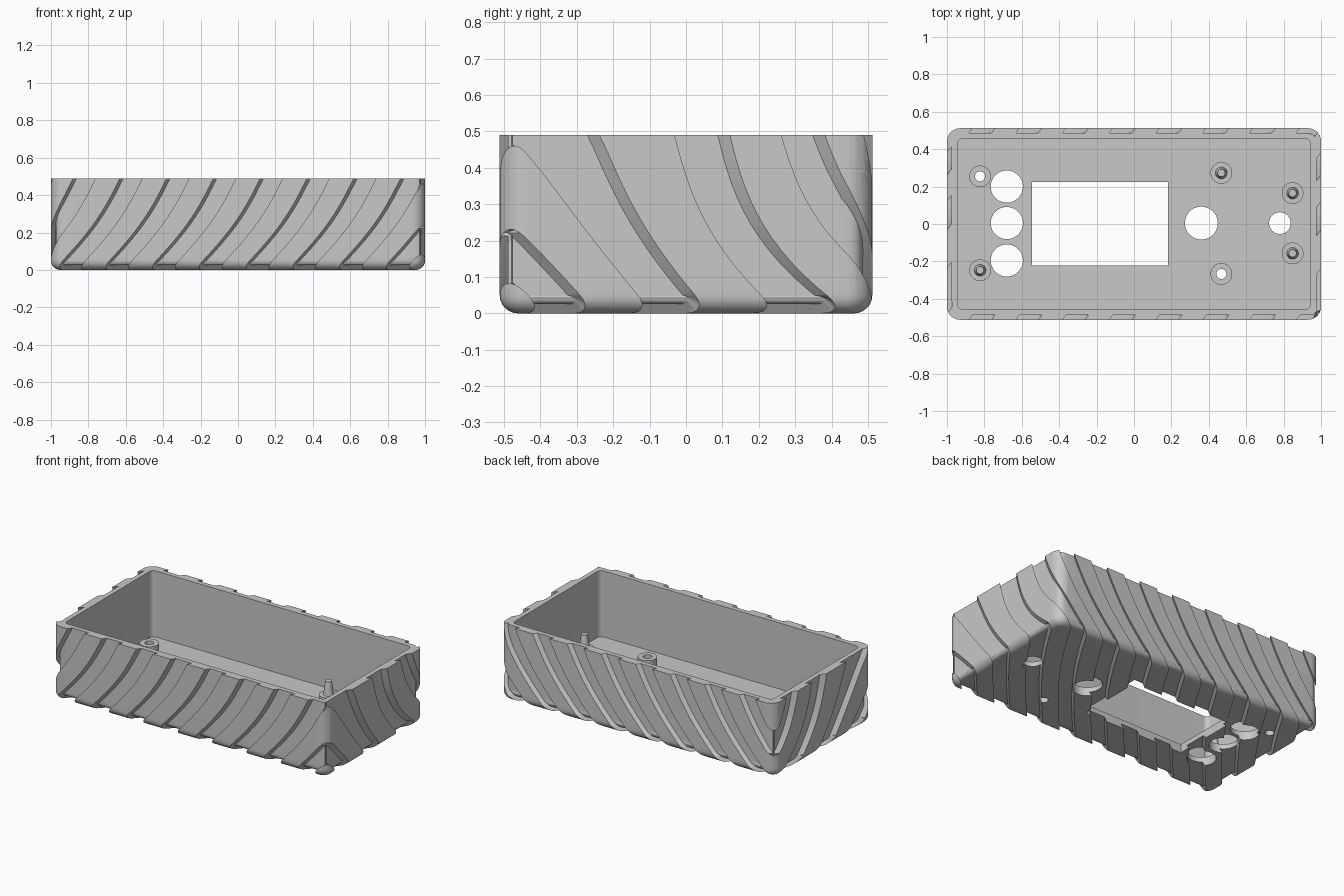
import bpy
import bmesh
from math import sin, cos, pi
from mathutils import Vector

old = bpy.data.objects.get("Cube")
if old:
    bpy.data.objects.remove(old, do_unlink=True)

HX, HY, H = 1.0, 0.512, 0.49      # half length, half width, height
DEPTH, WALL = 0.025, 0.056        # groove depth, wall thickness
START, PITCH, GAP = -0.60, 0.25, 0.12   # groove phase, spacing, width
FLOOR_R = 0.05                    # bottom edge radius

grey = bpy.data.materials.new("plastic_grey")
grey.use_nodes = True
COLOUR = (0.58, 0.58, 0.58, 1)
grey.diffuse_color = COLOUR
bsdf = grey.node_tree.nodes["Principled BSDF"]
bsdf.inputs["Base Color"].default_value = COLOUR
bsdf.inputs["Roughness"].default_value = 0.6


def add_object(name, bm):
    bmesh.ops.recalc_face_normals(bm, faces=bm.faces)
    mesh = bpy.data.meshes.new(name)
    bm.to_mesh(mesh)
    bm.free()
    mesh.materials.append(grey)
    obj = bpy.data.objects.new(name, mesh)
    bpy.context.collection.objects.link(obj)
    return obj


def add_tray(bm, inset, radius, floor_radius):
    """Open-topped box with rounded upright corners and bottom rim."""
    verts = bmesh.ops.create_cube(bm, size=2)["verts"]
    for v in verts:
        v.co.x *= HX - inset
        v.co.y *= HY - inset
        v.co.z = H if v.co.z > 0 else inset
    edges = {e for v in verts for e in v.link_edges}
    lid = [f for f in {f for v in verts for f in v.link_faces}
           if all(v.co.z > H - 0.001 for v in f.verts)]
    bmesh.ops.delete(bm, geom=lid, context='FACES_ONLY')
    uprights = [e for e in edges if abs(e.verts[0].co.z - e.verts[1].co.z) > 0.1]
    bmesh.ops.bevel(bm, geom=uprights, offset=radius, segments=8,
                    profile=0.5, affect='EDGES')
    if floor_radius:
        rim = [e for e in bm.edges if all(v.co.z < inset + 0.001 for v in e.verts)]
        bmesh.ops.bevel(bm, geom=rim, offset=floor_radius, segments=6,
                        profile=0.5, affect='EDGES')


def slice_mesh(bm, co, normal):
    bmesh.ops.bisect_plane(bm, geom=bm.verts[:] + bm.edges[:] + bm.faces[:],
                           dist=1e-5, plane_co=co, plane_no=normal)


def add_cylinder(bm, x, y, z0, z1, r0, r1):
    verts = bmesh.ops.create_cone(bm, cap_ends=True, segments=40, radius1=r0,
                                  radius2=r1, depth=z1 - z0)["verts"]
    bmesh.ops.translate(bm, verts=verts, vec=(x, y, (z0 + z1) / 2))


def cylinder(name, x, y, z0, z1, r0, r1):
    bm = bmesh.new()
    add_cylinder(bm, x, y, z0, z1, r0, r1)
    return add_object(name, bm)


def boolean(target, tool, operation, solver):
    """Apply a boolean and discard the tool."""
    mod = target.modifiers.new("cut", 'BOOLEAN')
    mod.operation, mod.solver, mod.object = operation, solver, tool
    bpy.context.view_layer.objects.active = target
    bpy.ops.object.modifier_apply(modifier=mod.name)
    bpy.data.objects.remove(tool, do_unlink=True)


def wave(co):
    """Sideways drift of a groove wall across the body."""
    t = co.z / H
    lean = 0.75 * co.y + 0.72 * co.z + 0.035 * sin(pi * t)
    return lean + cos(pi * co.y / (2 * HY)) * (0.05 - 0.15 * t)


def clamp(value, limit):
    return max(-limit, min(limit, value))


def sink(co):
    """Move a skin point to the groove floor, sliding along the groove wall."""
    nearest = Vector((clamp(co.x, HX - FLOOR_R), clamp(co.y, HY - FLOOR_R),
                      max(co.z, FLOOR_R)))
    n = (co - nearest).normalized()
    m = Vector((1, -0.75, -0.72 * abs(n.z))).normalized()
    c = n.dot(m)
    s = min(1, (1 - c * c) / 0.36)
    return co - DEPTH * (n - s * c * m) / (1 - s * c * c)


# Outer skin, sliced finely enough for the grooves to curve
bm = bmesh.new()
add_tray(bm, 0, 0.07, FLOOR_R)
for i in range(1, 24):
    slice_mesh(bm, (0, HY * (i / 12 - 1), 0), (0, 1, 0))
for i in range(2, 14):
    slice_mesh(bm, (0, 0, H * i / 14), (0, 0, 1))

# Straighten the wave, slice along the groove walls, then restore it
for v in bm.verts:
    v.co.x -= wave(v.co)
for k in range(-5, 9):
    for offset in (0, GAP):
        slice_mesh(bm, (START + PITCH * k + offset, 0, 0), (1, 0, 0))
sunk = {f for f in bm.faces
        if (f.calc_center_median().x - START) % PITCH < GAP}
for v in bm.verts:
    v.co.x += wave(v.co)

# Sink the groove floors and wall in their sides
low = {v: bm.verts.new(sink(v.co)) for v in {v for f in sunk for v in f.verts}}
for e in {e for f in sunk for e in f.edges}:
    if len(e.link_faces) == 2 and len(sunk.intersection(e.link_faces)) == 1:
        a, b = e.verts
        bm.faces.new((a, b, low[b], low[a]))
for f in sunk:
    bm.faces.new([low[v] for v in f.verts])
bmesh.ops.delete(bm, geom=list(sunk), context='FACES')

# Cavity and the flat rim that joins it to the skin
add_tray(bm, WALL, 0.03, 0)
rim_edges = [e for e in bm.edges if e.is_boundary
             and all(v.co.z > H - 0.001 for v in e.verts)]
bmesh.ops.triangle_fill(bm, use_beauty=True, edges=rim_edges, normal=(0, 0, 1))
body = add_object("enclosure_body", bm)

# Display window and round openings through the floor
bm = bmesh.new()
for v in bmesh.ops.create_cube(bm, size=0.4)["verts"]:
    v.co.x = 0.183 if v.co.x > 0 else -0.545
    v.co.y = 0.224 if v.co.y > 0 else -0.222
for x, y, r in ((-0.68, 0.2, 0.086), (-0.68, 0.005, 0.086), (-0.68, -0.195, 0.086),
                (0.36, 0.005, 0.088), (0.78, 0.005, 0.058),
                (-0.823, 0.255, 0.027), (0.467, -0.267, 0.027)):
    add_cylinder(bm, x, y, -0.1, 0.2, r, r)
boolean(body, add_object("floor_cutter", bm), 'DIFFERENCE', 'FLOAT')

# Standoffs: two drilled through, the rest carrying a tapered pin
parts = [body]
for n, (x, y, pinned) in enumerate((
        (-0.823, 0.255, False), (0.467, -0.267, False),
        (-0.823, -0.247, True), (0.467, 0.273, True),
        (0.848, 0.165, True), (0.848, -0.157, True))):
    post = cylinder(f"standoff_{n + 1}", x, y, 0.04, 0.12, 0.058, 0.058)
    if pinned:
        pin = cylinder("pin", x, y, 0.1, 0.21, 0.034, 0.02)
        boolean(post, pin, 'UNION', 'EXACT')
    else:
        drill = cylinder("drill", x, y, -0.1, 0.3, 0.027, 0.027)
        boolean(post, drill, 'DIFFERENCE', 'EXACT')
    parts.append(post)

# Smooth shading with sharp groove edges
bpy.ops.object.select_all(action='DESELECT')
for obj in parts:
    obj.select_set(True)
bpy.context.view_layer.objects.active = body
bpy.ops.object.shade_smooth_by_angle(angle=0.6)
